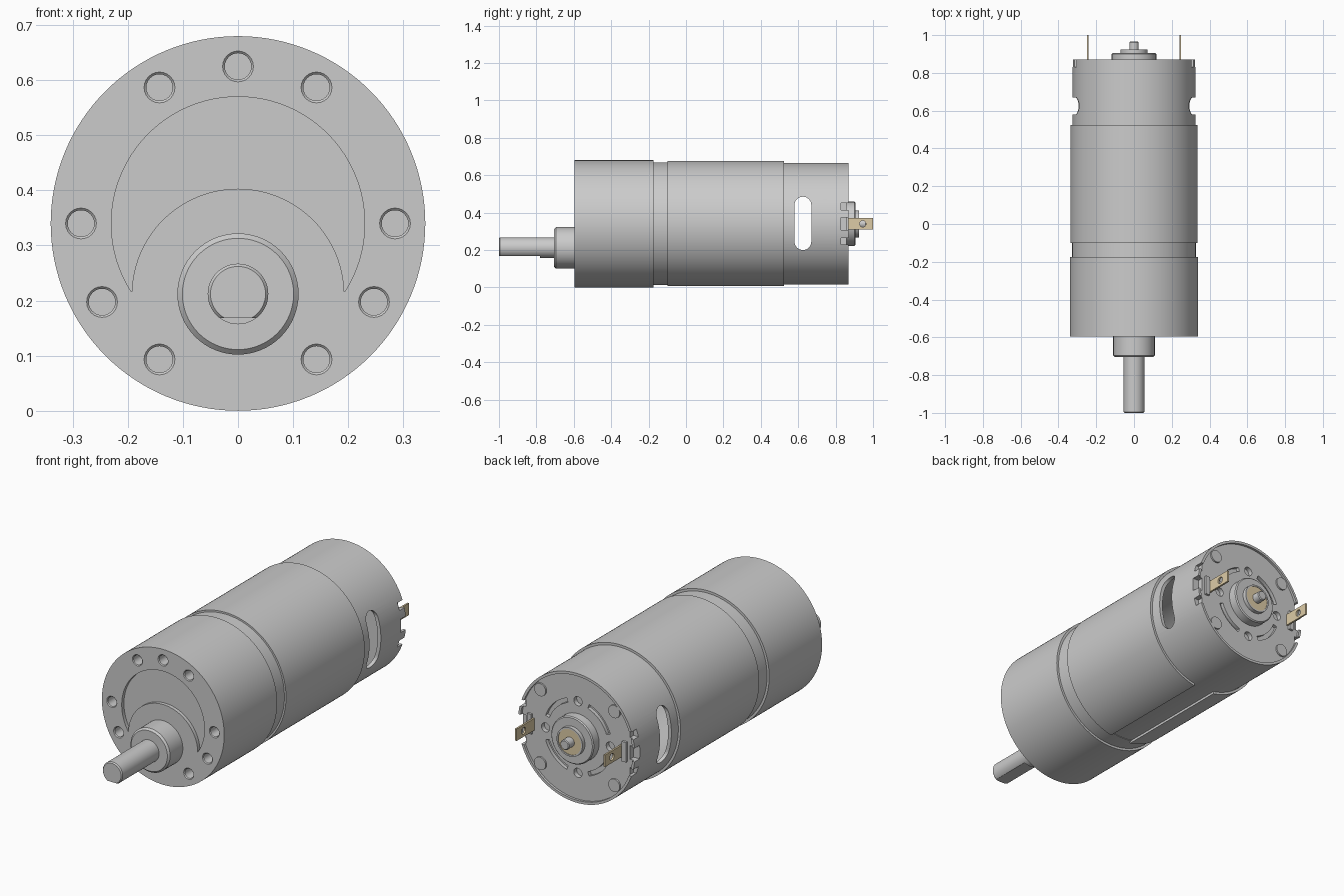
import bpy, bmesh
from math import sin, cos, pi, radians, atan2

if "Cube" in bpy.data.objects:
    bpy.data.objects.remove(bpy.data.objects["Cube"])

CZ = 0.34      # motor axis height
SZ = 0.212     # output shaft height

tan = bpy.data.materials.new("brass")
tan.diffuse_color = (0.72, 0.6, 0.38, 1)
tan.use_nodes = True
tan.node_tree.nodes["Principled BSDF"].inputs["Base Color"].default_value = tan.diffuse_color


def finish(bm, name, mat=None):
    bmesh.ops.recalc_face_normals(bm, faces=bm.faces)
    me = bpy.data.meshes.new(name)
    bm.to_mesh(me)
    bm.free()
    ob = bpy.data.objects.new(name, me)
    bpy.context.collection.objects.link(ob)
    if mat:
        me.materials.append(mat)
    return ob


def lathe(name, prof, cx=0, cz=CZ, seg=96, closed=False, mat=None):
    """Revolve (radius, y) points about a y-axis line; open profiles get flat caps."""
    bm = bmesh.new()
    rings = [[bm.verts.new((cx + r * cos(2 * pi * i / seg), y, cz + r * sin(2 * pi * i / seg)))
              for i in range(seg)] for r, y in prof]
    pairs = list(zip(rings, rings[1:]))
    if closed:
        pairs.append((rings[-1], rings[0]))
    else:
        bm.faces.new(rings[0])
        bm.faces.new(rings[-1])
    for a, b in pairs:
        for i in range(seg):
            j = (i + 1) % seg
            bm.faces.new((a[i], a[j], b[j], b[i]))
    return finish(bm, name, mat)


def prism(name, pts, a, b, axis="y", mat=None):
    """Extrude a polygon: (x, z) points along y, or (y, z) points along x."""
    bm = bmesh.new()
    put = (lambda p, t: (p[0], t, p[1])) if axis == "y" else (lambda p, t: (t, p[0], p[1]))
    lo = [bm.verts.new(put(p, a)) for p in pts]
    hi = [bm.verts.new(put(p, b)) for p in pts]
    bm.faces.new(lo)
    bm.faces.new(hi)
    for i in range(len(pts)):
        j = (i + 1) % len(pts)
        bm.faces.new((lo[i], lo[j], hi[j], hi[i]))
    return finish(bm, name, mat)


def box(name, x, y, z, mat=None):
    return prism(name, [(x[0], z[0]), (x[1], z[0]), (x[1], z[1]), (x[0], z[1])], *y, mat=mat)


def arc(cx, cz, r, a0, a1, n):
    return [(cx + r * cos(a0 + (a1 - a0) * i / n), cz + r * sin(a0 + (a1 - a0) * i / n))
            for i in range(n + 1)]


def cut(ob, *cutters):
    bpy.context.view_layer.objects.active = ob
    for c in cutters:
        c.hide_render = True
        m = ob.modifiers.new("cut", "BOOLEAN")
        m.operation, m.solver, m.object = "DIFFERENCE", "EXACT", c
        bpy.ops.object.modifier_apply(modifier=m.name)
        bpy.data.objects.remove(c)


# gearbox housing with chamfered screw holes and crescent recess
gearbox = lathe("gearbox", [(0.34, -0.595), (0.34, -0.175), (0.328, -0.175), (0.328, -0.09)], seg=128)
for deg in (90, 60, 120, 0, 180, -30, 210, -60, 240):
    a = radians(deg)
    cut(gearbox, lathe("hole", [(0.032, -0.599), (0.024, -0.591), (0.024, -0.5)],
                       0.285 * cos(a), CZ + 0.285 * sin(a), 24))
t = atan2(0.125, 0.193)
crescent = arc(0, CZ, 0.23, -t, pi + t, 64) + arc(0, 0.21, 0.193, pi - 0.03, 0.03, 48)
cut(gearbox, prism("crescent", crescent, -0.62, -0.577))

# output boss and D-shaped shaft
lathe("output_boss", [(0.101, -0.705), (0.11, -0.696), (0.11, -0.59)], cz=SZ, seg=64)
shaft = lathe("output_shaft", [(0.05, -1), (0.055, -0.994), (0.055, -0.7)], cz=SZ, seg=48)
cut(shaft, box("flat", (-0.1, 0.1), (-1.1, -0.78), (0.1, 0.168)))

# hollow motor can with recessed end face
can = lathe("motor_can", [(0.325, -0.1), (0.325, 0.87), (0.312, 0.87), (0.312, 0.858)], seg=128)
cut(can, lathe("cavity", [(0.307, -0.07), (0.307, 0.815)], seg=128))
slot = arc(0.625, 0.44, 0.045, 0, pi, 16) + arc(0.625, 0.245, 0.045, pi, 2 * pi, 16)
cut(can, prism("side_slot", slot, -0.4, 0.4, "x"))
for s in (-1, 1):
    for z, h in ((0.093, 0.018), (0, 0.034), (-0.093, 0.018)):
        x = sorted((s * 0.29, s * 0.36))
        cut(can, box("notch", x, (0.83, 0.9), (CZ + z - h, CZ + z + h)))

# end face vents: four round holes and four arc slots
for k in range(4):
    a = k * pi / 2
    cut(can, lathe("vent", [(0.023, 0.835), (0.023, 0.9)], 0.18 * cos(a), CZ + 0.18 * sin(a), 24))
    m, w = a + pi / 4, radians(26)
    cut(can, prism("arc_vent", arc(0, CZ, 0.19, m - w, m + w, 16) + arc(0, CZ, 0.168, m + w, m - w, 16),
                   0.84, 0.9))
    # crimp buttons
    b = (radians(42), radians(138), radians(222), radians(318))[k]
    lathe(f"crimp_{k + 1}", [(0.032, 0.85), (0.032, 0.866)], 0.277 * cos(b), CZ + 0.277 * sin(b), 32)

# outer sleeve with a seam gap along the bottom
sleeve = lathe("sleeve", [(0.323, -0.1), (0.337, -0.1), (0.337, 0.525), (0.323, 0.525)], seg=128, closed=True)
cut(sleeve, box("seam", (-0.06, 0.06), (-0.2, 0.6), (-0.1, 0.1)))

# rear bearing boss, bushing and motor shaft
lathe("bearing_boss", [(0.118, 0.85), (0.118, 0.9), (0.113, 0.905), (0.072, 0.905), (0.072, 0.925),
                       (0.064, 0.925), (0.064, 0.918)], seg=64)
lathe("bushing", [(0.064, 0.91), (0.064, 0.922)], seg=64, mat=tan)
lathe("motor_shaft", [(0.025, 0.9), (0.025, 0.961), (0.021, 0.965)], seg=32)

# terminals with holes, each on a small insulator block
for s, side in ((-1, "left"), (1, "right")):
    x = sorted((s * 0.241, s * 0.25))
    tab = box(f"terminal_{side}", x, (0.85, 1.0), (CZ - 0.03, CZ + 0.03), tan)
    cut(tab, prism("eye", arc(0.945, CZ, 0.017, 0, 2 * pi * 23 / 24, 23), -0.4, 0.4, "x"))
    box(f"insulator_{side}", sorted((s * 0.252, s * 0.275)), (0.85, 0.87), (CZ - 0.05, CZ + 0.05))

# smooth shading with sharp edges kept
bpy.ops.object.select_all(action="DESELECT")
for ob in bpy.context.scene.objects:
    ob.select_set(True)
bpy.context.view_layer.objects.active = gearbox
bpy.ops.object.shade_smooth_by_angle(angle=radians(30))
